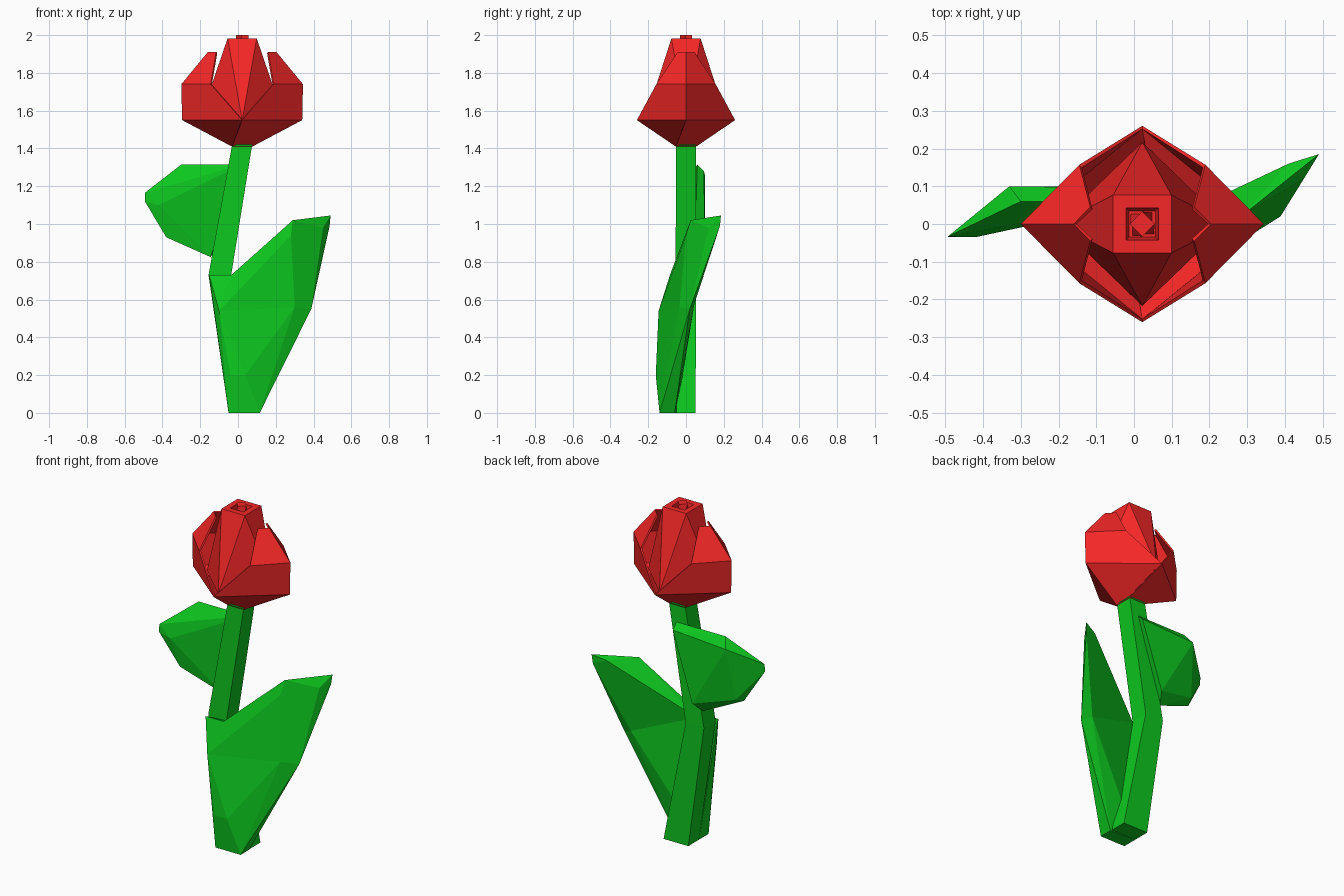
import bpy, bmesh, math

if "Cube" in bpy.data.objects:
    bpy.data.objects.remove(bpy.data.objects["Cube"])


def material(name, rgb):
    m = bpy.data.materials.new(name)
    m.diffuse_color = (*rgb, 1)
    m.use_nodes = True
    m.node_tree.nodes["Principled BSDF"].inputs["Base Color"].default_value = m.diffuse_color
    return m


green = material("leaf_green", (0.004, 0.58, 0.014))
red = material("petal_red", (0.92, 0.02, 0.02))


def finish(bm, name, mat):
    bmesh.ops.recalc_face_normals(bm, faces=bm.faces[:])
    me = bpy.data.meshes.new(name)
    bm.to_mesh(me)
    bm.free()
    ob = bpy.data.objects.new(name, me)
    bpy.context.collection.objects.link(ob)
    me.materials.append(mat)
    return ob


def square(cx, half, z, hy=None):
    hy = hy or half
    return [(cx + sx * half, sy * hy, z) for sx, sy in ((-1, -1), (1, -1), (1, 1), (-1, 1))]


def diamond(cx, rx, ry, z):
    return [(cx, -ry, z), (cx + rx, 0, z), (cx, ry, z), (cx - rx, 0, z)]


def loft(name, rings, mat, twist=False):
    """Join four-sided rings; twist triangulates a diamond-to-square step."""
    bm = bmesh.new()
    vs = [[bm.verts.new(p) for p in r] for r in rings]
    for k, (a, b) in enumerate(zip(vs, vs[1:])):
        for i in range(4):
            j = (i + 1) % 4
            if twist and k == 0:
                bm.faces.new((a[i], b[j], b[i]))
                bm.faces.new((a[i], a[j], b[j]))
            else:
                bm.faces.new((a[i], a[j], b[j], b[i]))
    bm.faces.new(vs[0][::-1])
    bm.faces.new(vs[-1])
    return finish(bm, name, mat)


def hull(name, points, mat):
    bm = bmesh.new()
    for p in points:
        bm.verts.new(p)
    bmesh.ops.convex_hull(bm, input=bm.verts[:])
    loose = [v for v in bm.verts if not v.link_faces]
    bmesh.ops.delete(bm, geom=loose, context='VERTS')
    bmesh.ops.dissolve_limit(bm, angle_limit=math.radians(5), verts=bm.verts[:], edges=bm.edges[:])
    return finish(bm, name, mat)


# Bent square stem, wider at the foot
loft("stem", [square(0.031, 0.081, 0, 0.05), square(-0.096, 0.06, 0.73, 0.055),
              square(0.022, 0.053, 1.42)], green)

# Tall leaf: two bevelled halves meeting at a shared section
fold = [(-0.035, -0.085, 0.73), (-0.035, -0.05, 0.72), (0.3, -0.035, 0.56),
        (0.388, 0.02, 0.55), (0.33, 0.045, 0.58)]
hull("tall_leaf_base", fold + [
    (-0.05, -0.14, 0), (0.115, -0.14, 0), (0.115, -0.06, 0), (-0.05, -0.05, 0),
    (-0.153, -0.085, 0.73), (-0.15, -0.082, 0.72), (-0.1, -0.145, 0.54),
    (-0.04, -0.16, 0.2), (0.04, -0.16, 0.2)], green)
hull("tall_leaf_tip", fold + [
    (-0.1, -0.145, 0.54), (0.29, 0.025, 1.02), (0.49, 0.185, 1.045),
    (0.485, 0.18, 0.99), (0.28, 0.0, 0.94), (0.45, 0.12, 0.98),
    (0.41, 0.16, 1.02)], green)

# Short leaf behind the stem
hull("short_leaf", [
    (0.02, 0.06, 1.315), (-0.3, 0.06, 1.315), (-0.493, -0.033, 1.165),
    (-0.493, -0.035, 1.12), (-0.38, 0.0, 0.93), (-0.145, 0.045, 0.825),
    (-0.42, -0.035, 1.1), (0.02, 0.095, 1.28), (-0.33, 0.1, 1.26),
    (-0.36, 0.05, 0.95), (-0.11, 0.1, 0.88)], green)

# Outer cup with two side petals
C = 0.022
bm = bmesh.new()
base = [bm.verts.new(p) for p in square(C, 0.054, 1.41)]
ring = [bm.verts.new(p) for p in diamond(C, 0.318, 0.26, 1.55)]
for i in range(4):
    j = (i + 1) % 4
    bm.faces.new((base[i], base[j], ring[j], ring[i]))
bm.faces.new(base[::-1])
for s, side in ((1, ring[1]), (-1, ring[3])):
    mid = bm.verts.new((C + s * 0.322, 0, 1.74))
    tip = bm.verts.new((C + s * 0.182, 0, 1.91))
    for t, end in ((-1, ring[0]), (1, ring[2])):
        wing = bm.verts.new((C + s * 0.167, t * 0.157, 1.74))
        top = bm.verts.new((C + s * 0.138, t * 0.045, 1.91))
        for f in ((end, side, mid, wing), (wing, mid, tip, top)):
            bm.faces.new(f if s * t < 0 else f[::-1])
cup = finish(bm, "outer_petals", red)
mod = cup.modifiers.new("thickness", 'SOLIDIFY')
mod.thickness = 0.01
mod.offset = -1

# Inner bud with recessed top, and its core
loft("inner_bud", [diamond(C, 0.225, 0.217, 1.55), square(C, 0.077, 1.983),
                   square(C, 0.043, 1.983), square(C, 0.035, 1.93)], red, twist=True)
loft("bud_core", [square(C, 0.03, 1.92), diamond(C, 0.033, 0.033, 2.0)], red)
